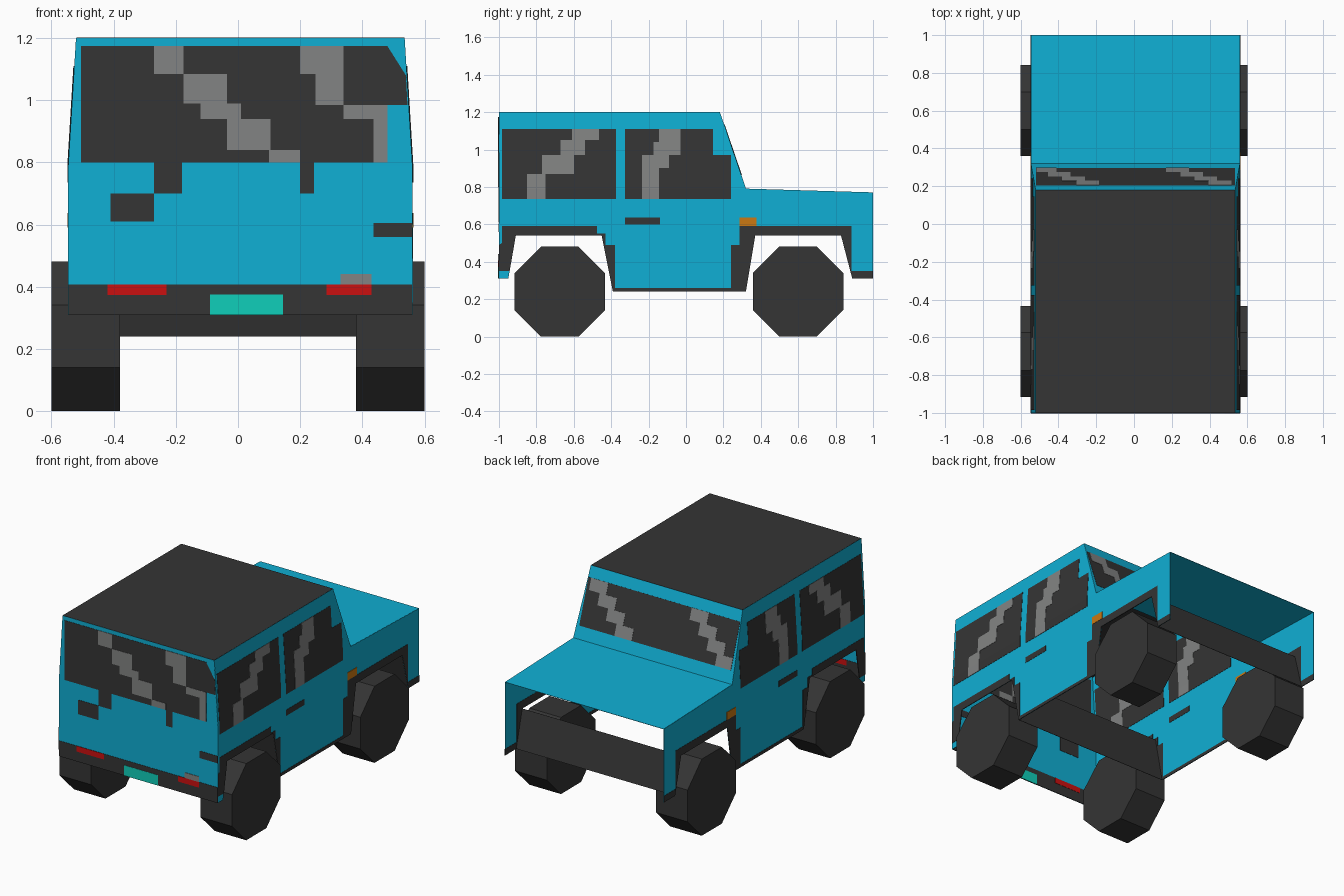
import bpy, bmesh, math
from mathutils import Matrix, Vector

if "Cube" in bpy.data.objects:
    bpy.data.objects.remove(bpy.data.objects["Cube"])


def material(name, r, g, b):
    m = bpy.data.materials.new(name)
    m.diffuse_color = (r, g, b, 1)
    m.use_nodes = True
    m.node_tree.nodes["Principled BSDF"].inputs["Base Color"].default_value = m.diffuse_color
    return m


BLUE = material("body blue", 0.005, 0.43, 0.66)
DARK = material("dark grey", 0.035, 0.035, 0.035)
GREY = material("glass glint grey", 0.225, 0.23, 0.228)
RED = material("tail light red", 0.6, 0.005, 0.005)
ORANGE = material("indicator orange", 0.6, 0.19, 0.006)
TEAL = material("plate teal", 0.005, 0.62, 0.49)

CX, FOLD = 0.0075, 0.79           # body centre line and waist height


def edge_x(z, side):
    """x of the body side at a height: upright below the waist, leaning in above."""
    return CX + side * (0.5525 - max(0, z - FOLD) * 0.061)


def rect(a, b, c, d):
    return [(a, b), (c, b), (c, d), (a, d)]


def sheet(name, polys, place, mat, thick=0.002):
    """Thin plate from flat (u, v) outlines, folded at the waist and placed by a function."""
    bm = bmesh.new()
    for poly in polys:
        bm.faces.new([bm.verts.new((u, v, 0)) for u, v in poly])
    bmesh.ops.triangulate(bm, faces=bm.faces[:])
    bmesh.ops.bisect_plane(bm, geom=bm.verts[:] + bm.edges[:] + bm.faces[:],
                           plane_co=(0, FOLD, 0), plane_no=(0, 1, 0))
    for v in bm.verts:
        v.co = place(v.co.x, v.co.y)
    me = bpy.data.meshes.new(name)
    bm.to_mesh(me)
    bm.free()
    me.materials.append(mat)
    ob = bpy.data.objects.new(name, me)
    bpy.context.collection.objects.link(ob)
    mod = ob.modifiers.new("thickness", "SOLIDIFY")
    mod.thickness, mod.offset = thick, 0
    return ob


def strip(name, p, q, mat):
    """Full-width panel between two (y, z) points."""
    def place(u, v):
        y, z = p[0] + (q[0] - p[0]) * v, p[1] + (q[1] - p[1]) * v
        return Vector((edge_x(z, u), y, z))
    return sheet(name, [rect(-1, 0, 1, 1)], place, mat)


# Side panels with arches, trim, windows and handles
outline = [(-1, 1.2), (0.18, 1.2), (0.32, 0.79), (1, 0.77), (1, 0.31), (0.89, 0.31),
           (0.83, 0.54), (0.37, 0.54), (0.32, 0.24), (-0.39, 0.24), (-0.45, 0.54),
           (-0.91, 0.54), (-0.95, 0.31), (-1, 0.31)]
trim = [(-1, 0.35), (-1, 0.49), (-0.985, 0.5), (-0.985, 0.59), (-0.475, 0.59),
        (-0.475, 0.55), (-0.43, 0.55), (-0.43, 0.49), (-0.38, 0.49), (-0.38, 0.26),
        (0.24, 0.26), (0.24, 0.49), (0.285, 0.49), (0.285, 0.59), (0.885, 0.59),
        (0.885, 0.35), (1, 0.35), (1, 0.31), (0.89, 0.31), (0.83, 0.54), (0.37, 0.54),
        (0.32, 0.24), (-0.39, 0.24), (-0.45, 0.54), (-0.91, 0.54), (-0.943, 0.35)]
front_glass = [(-0.325, 0.735), (0.24, 0.735), (0.24, 0.97), (0.145, 0.97),
               (0.145, 1.11), (-0.325, 1.11)]
side_glints = [rect(-0.61, 1.05, -0.465, 1.11), rect(-0.67, 0.97, -0.54, 1.05),
               rect(-0.77, 0.87, -0.6, 0.97), rect(-0.85, 0.735, -0.75, 0.87),
               rect(-0.145, 1.04, -0.03, 1.11), rect(-0.175, 0.97, -0.03, 1.04),
               rect(-0.235, 0.9, -0.09, 0.97), rect(-0.235, 0.735, -0.145, 0.9)]
for side, label in ((1, "right"), (-1, "left")):
    def on_side(y, z, s=side):
        return Vector((edge_x(z, s), y, z))
    sheet(label + "_side_panel", [outline], on_side, BLUE)
    sheet(label + "_arch_trim", [trim], on_side, DARK, 0.005)
    sheet(label + "_side_windows", [rect(-0.985, 0.735, -0.375, 1.11), front_glass],
          on_side, DARK, 0.005)
    sheet(label + "_window_glints", side_glints, on_side, GREY, 0.008)
    sheet(label + "_door_handle", [rect(-0.325, 0.6, -0.14, 0.637)], on_side, DARK, 0.005)
    sheet(label + "_indicator", [rect(0.285, 0.59, 0.378, 0.638)], on_side, ORANGE, 0.008)


# Wall at y = -1 with bumper, window, lights and number plate
def on_wall(x, z):
    return Vector((x, -1, z))


wall = [(edge_x(z, s), z) for s, z in
        ((-1, 0.31), (1, 0.31), (1, FOLD), (1, 1.2), (-1, 1.2), (-1, FOLD))]
wall_glass = [(-0.505, 0.8), (0.48, 0.8), (0.48, 0.985), (0.545, 0.985),
              (0.54, 1.08), (0.48, 1.08), (0.48, 1.175), (-0.505, 1.175)]
wall_glints = [rect(-0.27, 1.085, -0.175, 1.175), rect(-0.175, 0.99, -0.035, 1.085),
               rect(-0.12, 0.94, 0.01, 0.99), rect(-0.035, 0.84, 0.105, 0.94),
               rect(0.1, 0.8, 0.2, 0.84), rect(0.2, 1.085, 0.34, 1.175),
               rect(0.25, 0.985, 0.34, 1.085), rect(0.34, 0.94, 0.48, 0.985),
               rect(0.435, 0.8, 0.48, 0.94)]
sheet("tail_wall", [wall], on_wall, BLUE)
sheet("tail_window", [wall_glass], on_wall, DARK, 0.005)
sheet("tail_window_glints", wall_glints, on_wall, GREY, 0.008)
sheet("tail_dark_patches", [rect(-0.27, 0.7, -0.18, 0.8), rect(-0.41, 0.61, -0.27, 0.7),
                            rect(0.2, 0.7, 0.245, 0.8), rect(0.435, 0.56, 0.56, 0.605)],
      on_wall, DARK, 0.005)
sheet("tail_bumper", [rect(-0.545, 0.31, 0.56, 0.408)], on_wall, DARK, 0.005)
sheet("tail_lights", [rect(-0.42, 0.373, -0.23, 0.408), rect(0.285, 0.373, 0.43, 0.408)],
      on_wall, RED, 0.008)
sheet("tail_light_glint", [rect(0.33, 0.408, 0.43, 0.442)], on_wall, GREY, 0.008)
sheet("number_plate", [rect(-0.09, 0.31, 0.145, 0.375)], on_wall, TEAL, 0.008)

# Roof, hood, windscreen frame and the two sloped cross panels beside the arches
strip("roof", (-1, 1.2), (0.18, 1.2), DARK)
strip("hood", (0.32, 0.79), (1, 0.77), BLUE)
strip("windscreen_frame", (0.18, 1.2), (0.32, 0.79), BLUE)
strip("tail_arch_panel", (-0.39, 0.24), (-0.45, 0.54), DARK)
strip("nose_arch_panel", (0.89, 0.31), (0.83, 0.54), DARK)


# Windscreen glass with stepped glints
def on_screen(x, t):
    return Vector((x, 0.18 + 0.14 * t, 1.2 - 0.41 * t))


sheet("windscreen", [rect(-0.52, 0.16, 0.535, 0.82)], on_screen, DARK, 0.005)
glints = []
for start in (-0.53, 0.17):
    for i in range(4):
        x, t = start + 0.075 * i, 0.82 - 0.165 * i
        glints.append(rect(max(x, -0.52), t - 0.165, x + 0.12, t))
sheet("windscreen_glints", glints, on_screen, GREY, 0.008)

# Eight-sided wheels
for y, end in ((0.6, "nose"), (-0.675, "tail")):
    for s, label in ((1, "right"), (-1, "left")):
        name = f"{end}_{label}_wheel"
        bm = bmesh.new()
        r = 0.241 / math.cos(math.pi / 8)
        bmesh.ops.create_cone(bm, cap_ends=True, segments=8, radius1=r, radius2=r, depth=0.22,
                              matrix=Matrix.Translation((s * 0.49, y, 0.241))
                              @ Matrix.Rotation(math.pi / 8, 4, "X")
                              @ Matrix.Rotation(math.pi / 2, 4, "Y"))
        me = bpy.data.meshes.new(name)
        bm.to_mesh(me)
        bm.free()
        me.materials.append(DARK)
        bpy.context.collection.objects.link(bpy.data.objects.new(name, me))
